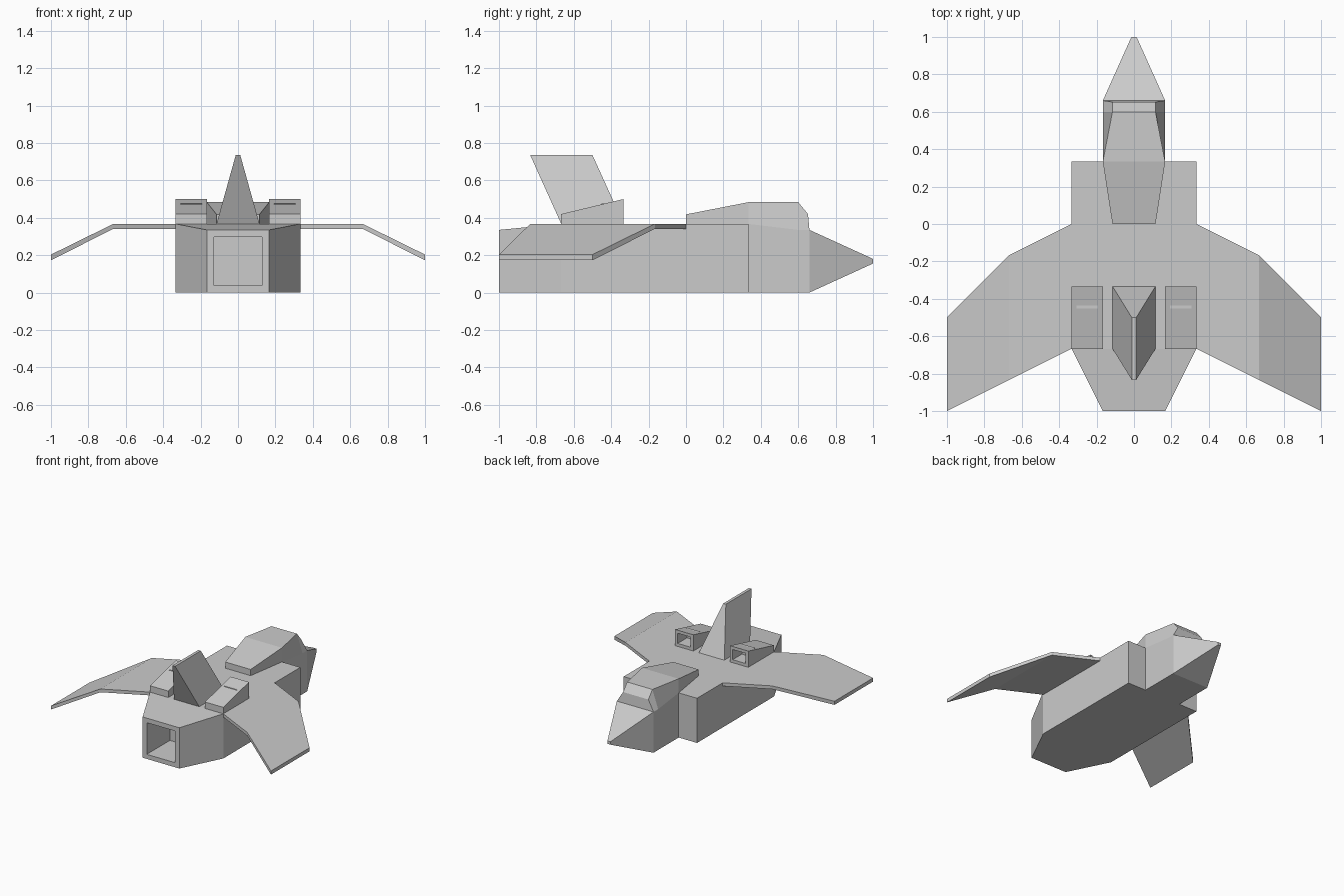
import bpy, bmesh
from mathutils import Vector

if "Cube" in bpy.data.objects:
    bpy.data.objects.remove(bpy.data.objects["Cube"])


def loft(name, rings, recess=None):
    """Skin matching rings of points; recess = (end index, border, depth)."""
    bm = bmesh.new()
    loops = [[bm.verts.new(p) for p in ring] for ring in rings]
    n = len(loops[0])
    for a, b in zip(loops, loops[1:]):
        for i in range(n):
            j = (i + 1) % n
            bm.faces.new((a[i], a[j], b[j], b[i]))
    caps = [bm.faces.new(loops[0]), bm.faces.new(loops[-1])]
    bmesh.ops.recalc_face_normals(bm, faces=bm.faces[:])
    if recess:
        end, border, depth = recess
        face = caps[end]
        inward = -face.normal.copy()
        bmesh.ops.inset_individual(bm, faces=[face], thickness=border)
        out = bmesh.ops.extrude_discrete_faces(bm, faces=[face])
        verts = list({v for f in out["faces"] for v in f.verts})
        bmesh.ops.translate(bm, verts=verts, vec=inward * depth)
    mesh = bpy.data.meshes.new(name)
    bm.to_mesh(mesh)
    bm.free()
    obj = bpy.data.objects.new(name, mesh)
    bpy.context.collection.objects.link(obj)
    return obj


def rect(y, x0, x1, z0, z1):
    return [(x0, y, z0), (x1, y, z0), (x1, y, z1), (x0, y, z1)]


def sym(y, w, z0, z1):
    return rect(y, -w, w, z0, z1)


W = 1 / 6   # half width of the fuselage
H = 0.367   # deck height

# wide engine body with tapered tail and exhaust recess
loft("engine_body", [sym(-1, W, 0, 0.335), sym(-0.667, 2 * W, 0, H),
                     sym(0.333, 2 * W, 0, H)], recess=(0, 0.053, 0.3))

# forward fuselage and pointed nose
loft("nose", [sym(0.333, W, 0, H), sym(0.6, W, 0, 0.335),
              sym(0.66, W, 0, 0.335), sym(1, 0.014, 0.155, 0.18)])


# canopy: trapezoid sections (base half width, top half width)
def canopy_ring(y_base, y_top, wb, wt, z0, z1):
    return [(-wb, y_base, z0), (wb, y_base, z0), (wt, y_top, z1), (-wt, y_top, z1)]


loft("canopy", [canopy_ring(0, 0, 0.115, 0.115, H, 0.418),
                canopy_ring(0.333, 0.333, W, W, H, 0.483),
                canopy_ring(0.6, 0.6, W, 0.115, 0.335, 0.483),
                canopy_ring(0.66, 0.652, W, 0.115, 0.335, 0.42)])

# swept tail fin
loft("tail_fin", [
    [(-0.115, -0.667, H), (0.115, -0.667, H), (0.115, -0.333, H), (-0.115, -0.333, H)],
    [(-0.012, -0.833, 0.735), (0.012, -0.833, 0.735), (0.012, -0.5, 0.735), (-0.012, -0.5, 0.735)]])

# wings and intakes on both sides
for side, s in (("left", -1), ("right", 1)):
    stations = [(0.333, -0.667, 0, 0.34, H), (0.667, -0.833, -0.167, 0.34, H),
                (1, -1, -0.5, 0.173, 0.203)]
    loft(side + "_wing", [[(s * x, y0, z0), (s * x, y1, z0), (s * x, y1, z1), (s * x, y0, z1)]
                          for x, y0, y1, z0, z1 in stations])
    loft(side + "_intake", [rect(-0.667, s * W, s * 2 * W, H, 0.42),
                            rect(-0.333, s * W, s * 2 * W, H, 0.5)],
         recess=(1, 0.035, 0.12))
